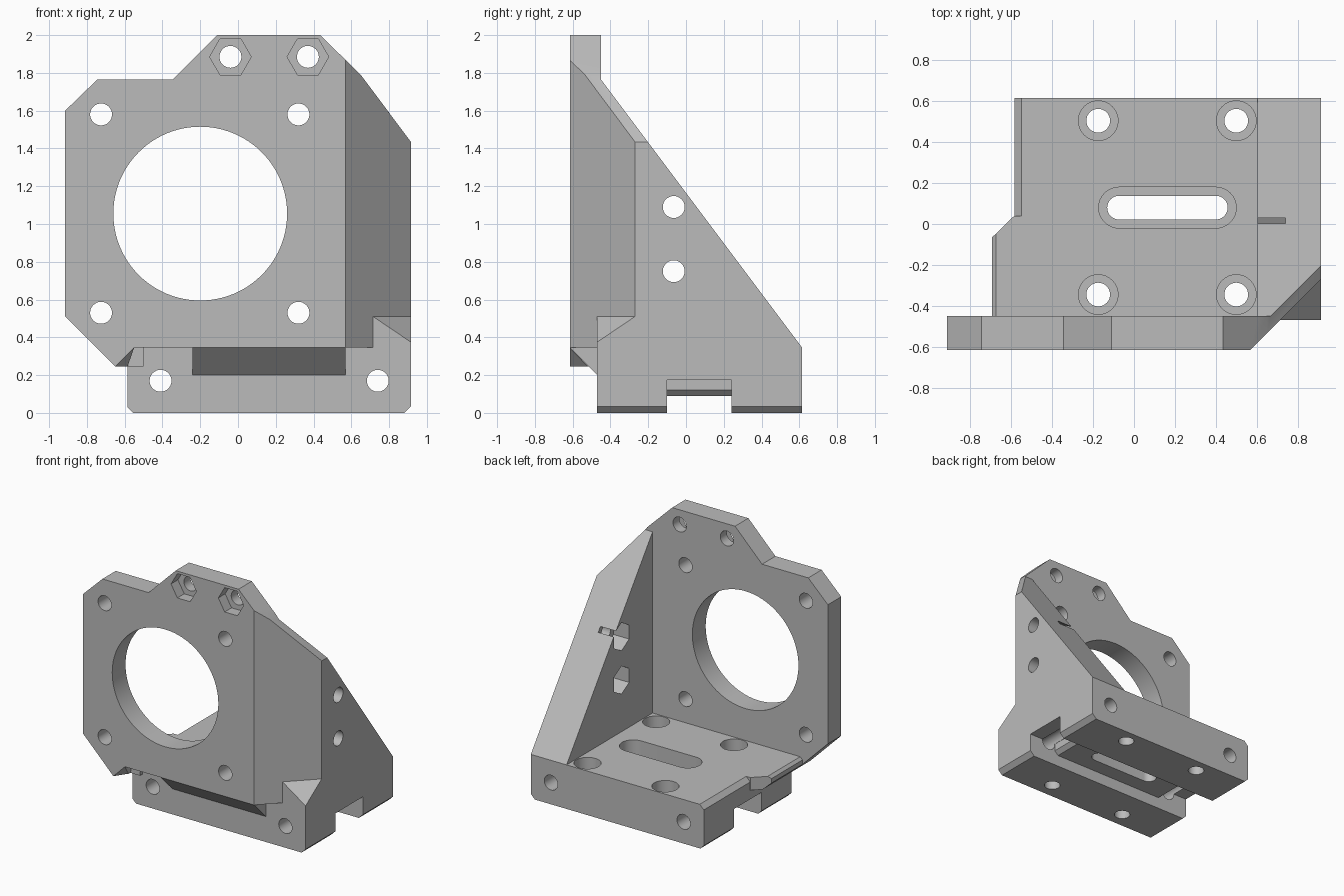
import bpy, bmesh
from math import pi, cos, sin
from mathutils import Vector

if "Cube" in bpy.data.objects:
    bpy.data.objects.remove(bpy.data.objects["Cube"])

grey = bpy.data.materials.new("plain_grey")
grey.use_nodes = True
grey.diffuse_color = (0.5, 0.5, 0.5, 1)
grey.node_tree.nodes["Principled BSDF"].inputs["Base Color"].default_value = (0.5, 0.5, 0.5, 1)


def finish(name, bm):
    bmesh.ops.recalc_face_normals(bm, faces=bm.faces)
    mesh = bpy.data.meshes.new(name)
    bm.to_mesh(mesh)
    bm.free()
    mesh.materials.append(grey)
    obj = bpy.data.objects.new(name, mesh)
    bpy.context.collection.objects.link(obj)
    return obj


def prism(name, axis, outline, start, end):
    """Extrude a 2D outline along an axis; the outline uses the other two axes in order."""
    i = "xyz".index(axis)
    bm = bmesh.new()
    verts = []
    for p in outline:
        co = list(p)
        co.insert(i, start)
        verts.append(bm.verts.new(co))
    face = bm.faces.new(verts)
    moved = bmesh.ops.extrude_face_region(bm, geom=[face])["geom"]
    shift = Vector((0, 0, 0))
    shift[i] = end - start
    bmesh.ops.translate(bm, vec=shift, verts=[v for v in moved if isinstance(v, bmesh.types.BMVert)])
    return finish(name, bm)


def hull(name, points):
    bm = bmesh.new()
    verts = [bm.verts.new(p) for p in points]
    bmesh.ops.convex_hull(bm, input=verts)
    return finish(name, bm)


def ring(center, r, n=32, turn=0.0):
    return [(center[0] + r * cos(turn + 2 * pi * k / n), center[1] + r * sin(turn + 2 * pi * k / n))
            for k in range(n)]


def stadium(x0, x1, y, r, n=16):
    right = [(x1 + r * cos(a), y + r * sin(a)) for a in (pi * k / n - pi / 2 for k in range(n + 1))]
    left = [(x0 - r * cos(a), y - r * sin(a)) for a in (pi * k / n - pi / 2 for k in range(n + 1))]
    return right + left


def combine(target, other, operation):
    mod = target.modifiers.new(operation.lower(), "BOOLEAN")
    mod.operation, mod.solver, mod.object = operation, "EXACT", other
    bpy.context.view_layer.objects.active = target
    bpy.ops.object.modifier_apply(modifier=mod.name)
    bpy.data.objects.remove(other)


FRONT, BACK, TOP = -0.615, 0.615, 0.345
SCREW, NUT = 0.058, 0.11

# Base block with chamfered long edges
bracket = prism("motor_bracket", "y", [(-0.555, 0), (0.88, 0), (0.915, 0.035), (0.915, TOP),
                                       (-0.55, TOP), (-0.585, 0.31), (-0.585, 0.03)], -0.47, BACK)

# Underside groove and the chamfered key inside it
groove = prism("groove", "x", [(-0.1, -0.1), (0.24, -0.1), (0.24, 0.175), (-0.1, 0.175)], -1, 1.2)
combine(bracket, groove, "DIFFERENCE")
key = prism("groove_key", "y", [(-0.35, 0.2), (-0.35, 0.12), (-0.32, 0.09), (0.65, 0.09),
                                (0.68, 0.12), (0.68, 0.2)], -0.12, 0.26)
combine(bracket, key, "UNION")

# Side ledge joining base and plate
ledge = prism("side_ledge", "y", [(-0.65, 0.245), (-0.5, 0.245), (-0.5, TOP), (-0.675, TOP),
                                  (-0.695, 0.325), (-0.695, 0.29)], -0.5, 0.04)
combine(ledge, prism("ledge_cut", "z", [(-0.75, -0.12), (-0.56, 0.065), (-0.75, 0.065)], 0, 1), "DIFFERENCE")
combine(bracket, ledge, "UNION")

# Upright plate
plate = prism("upright_plate", "y", [(-0.915, 0.51), (-0.65, 0.245), (-0.55, TOP), (0.915, TOP),
                                     (0.915, 2), (-0.11, 2), (-0.345, 1.765), (-0.745, 1.765),
                                     (-0.915, 1.6)], FRONT, -0.45)
combine(bracket, plate, "UNION")

# Triangular side wall
gusset = prism("side_gusset", "x", [(FRONT, TOP), (FRONT, 2), (-0.45, 2), (-0.45, 1.765),
                                    (BACK, TOP), (BACK, 0.25), (-0.47, 0.25), (-0.47, TOP)], 0.605, 0.915)
combine(bracket, gusset, "UNION")

# Trim the front corner and the shoulder
corner_trim = prism("corner_trim", "z", [(0.57, FRONT), (0.57, -0.8), (1.1, -0.8), (1.1, -0.085)], TOP, 2.2)
combine(bracket, corner_trim, "DIFFERENCE")
shoulder_trim = prism("shoulder_trim", "y", [(0.435, 2), (0.65, 1.79), (0.915, 1.435), (1.1, 1.187),
                                             (1.1, 2.2), (0.235, 2.2)], -1, 1)
combine(bracket, shoulder_trim, "DIFFERENCE")

# Corner foot, lower wedge and left wedge that carry the plate
foot = hull("corner_foot", [(0.715, -0.47, 0.51), (0.915, -0.27, 0.51), (0.915, -0.47, 0.375),
                            (0.715, -0.47, 0.25), (0.915, -0.27, 0.25), (0.915, -0.47, 0.25)])
combine(bracket, foot, "UNION")
wedge = prism("plate_wedge", "x", [(FRONT, TOP), (-0.47, 0.2), (-0.45, 0.2), (-0.45, 0.36),
                                   (FRONT, 0.36)], -0.24, 0.57)
combine(bracket, wedge, "UNION")
left_wedge = hull("left_wedge", [(-0.65, FRONT, 0.245), (-0.55, FRONT, TOP), (-0.585, -0.52, 0.245),
                                 (-0.65, -0.46, 0.245), (-0.585, -0.46, 0.245), (-0.585, -0.46, TOP),
                                 (-0.65, -0.46, TOP), (-0.65, FRONT, TOP)])
combine(bracket, left_wedge, "UNION")

# Openings through the plate
cuts = [prism("bore", "y", ring((-0.2, 1.055), 0.46, 96), -0.8, -0.3)]
for x in (-0.725, 0.32):
    for z in (0.53, 1.58):
        cuts.append(prism("plate_hole", "y", ring((x, z), SCREW), -0.8, -0.3))
for x in (-0.04, 0.37):
    cuts.append(prism("top_hole", "y", ring((x, 1.885), SCREW), -0.8, -0.3))
    cuts.append(prism("top_nut", "y", ring((x, 1.885), NUT, 6), -0.8, -0.53))

# Long holes through the base, front to back
for x in (-0.41, 0.74):
    cuts.append(prism("base_hole", "y", ring((x, 0.17), SCREW), -0.8, 0.8))

# Counterbored holes and slot in the base
for x in (-0.175, 0.5):
    for y in (-0.345, 0.505):
        cuts.append(prism("floor_hole", "z", ring((x, y), SCREW), -0.2, 0.3))
        cuts.append(prism("floor_counterbore", "z", ring((x, y), 0.097), 0.17, 0.5))
cuts.append(prism("slot", "z", stadium(-0.073, 0.4, 0.08, 0.058), -0.2, 0.4))
cuts.append(prism("slot_recess", "z", stadium(-0.073, 0.4, 0.08, 0.1), 0.21, 0.5))

# Side holes with nut pockets in the gusset
for z in (0.75, 1.09):
    cuts.append(prism("side_hole", "x", ring((-0.065, z), SCREW), 0.5, 1.1))
    cuts.append(prism("side_nut", "x", ring((-0.065, z), NUT, 6, pi / 6), 0.5, 0.74))

for cut in cuts:
    combine(bracket, cut, "DIFFERENCE")

bpy.ops.object.select_all(action="DESELECT")
bracket.select_set(True)
bpy.context.view_layer.objects.active = bracket
bpy.ops.object.shade_smooth_by_angle(angle=pi / 7)
